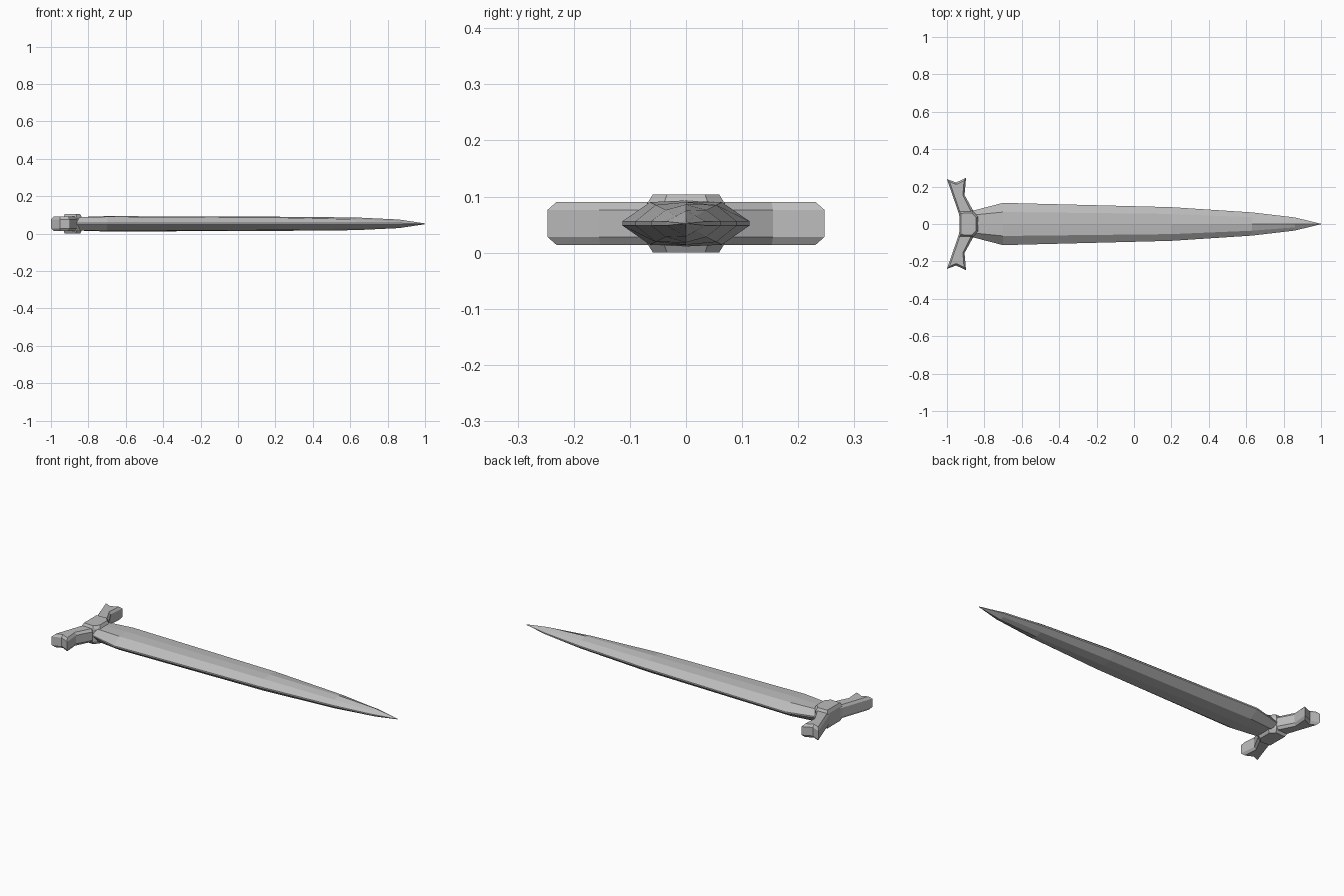
import bpy, bmesh

cube = bpy.data.objects.get("Cube")
if cube:
    bpy.data.objects.remove(cube, do_unlink=True)

MID = 0.052  # height of the sword's central plane

steel = bpy.data.materials.new("grey steel")
steel.use_nodes = True
GREY = (0.5, 0.5, 0.5, 1)
steel.diffuse_color = GREY
steel.node_tree.nodes["Principled BSDF"].inputs["Base Color"].default_value = GREY


def loft(name, rings):
    """Skin a stack of closed rings and cap both ends."""
    bm = bmesh.new()
    loops = [[bm.verts.new(p) for p in ring] for ring in rings]
    n = len(loops[0])
    for a, b in zip(loops, loops[1:]):
        for i in range(n):
            j = (i + 1) % n
            bm.faces.new((a[i], a[j], b[j], b[i]))
    bm.faces.new(loops[0])
    bm.faces.new(loops[-1])
    bmesh.ops.remove_doubles(bm, verts=bm.verts, dist=0.0002)
    bmesh.ops.recalc_face_normals(bm, faces=bm.faces)
    mesh = bpy.data.meshes.new(name)
    bm.to_mesh(mesh)
    bm.free()
    mesh.materials.append(steel)
    obj = bpy.data.objects.new(name, mesh)
    bpy.context.collection.objects.link(obj)
    return obj


def chamfered_plate(name, outer, inner, z_side, z_top):
    """Plate with a wide waist and smaller top and bottom outlines."""
    layers = ((inner, -z_top), (outer, -z_side), (outer, z_side), (inner, z_top))
    return loft(name, [[(x, y, MID + z) for x, y in pts] for pts, z in layers])


# Blade: x, half width, shoulder half width, shoulder height, ridge height
stations = [
    (-0.89, 0.064, 0.045, 0.034, 0.035),
    (-0.70, 0.113, 0.064, 0.038, 0.041),
    (0.20, 0.090, 0.054, 0.033, 0.038),
    (0.63, 0.062, 0.036, 0.024, 0.034),
    (0.86, 0.035, 0.018, 0.013, 0.023),
    (1.00, 0.001, 0.0005, 0.001, 0.002),
]
rings = []
for x, w, s, h, r in stations:
    e = min(0.004, w * 0.1)
    upper = [(w, e), (s, h), (0, r), (-s, h), (-w, e)]
    lower = [(-y, -z) for y, z in upper]
    rings.append([(x, y, MID + z) for y, z in upper + lower])
loft("blade", rings)

# Guard arms with notched, flared ends
arm_outer = [(-0.93, 0.03), (-0.938, 0.06), (-1.0, 0.24), (-0.951, 0.222),
             (-0.898, 0.247), (-0.906, 0.155), (-0.862, 0.075), (-0.862, 0.03)]
arm_inner = [(-0.922, 0.03), (-0.929, 0.06), (-0.986, 0.226), (-0.951, 0.211),
             (-0.909, 0.231), (-0.915, 0.153), (-0.873, 0.07), (-0.873, 0.03)]
for side, name in ((1, "left_guard_arm"), (-1, "right_guard_arm")):
    chamfered_plate(name, [(x, y * side) for x, y in arm_outer],
                    [(x, y * side) for x, y in arm_inner], 0.024, 0.038)

# Central collar where blade and guard meet
half_outer = [(-0.934, 0.068), (-0.862, 0.070), (-0.834, 0.040)]
half_inner = [(-0.926, 0.057), (-0.867, 0.059), (-0.844, 0.034)]
mirror = lambda pts: pts + [(x, -y) for x, y in reversed(pts)]
chamfered_plate("guard_collar", mirror(half_outer), mirror(half_inner), 0.034, 0.052)
